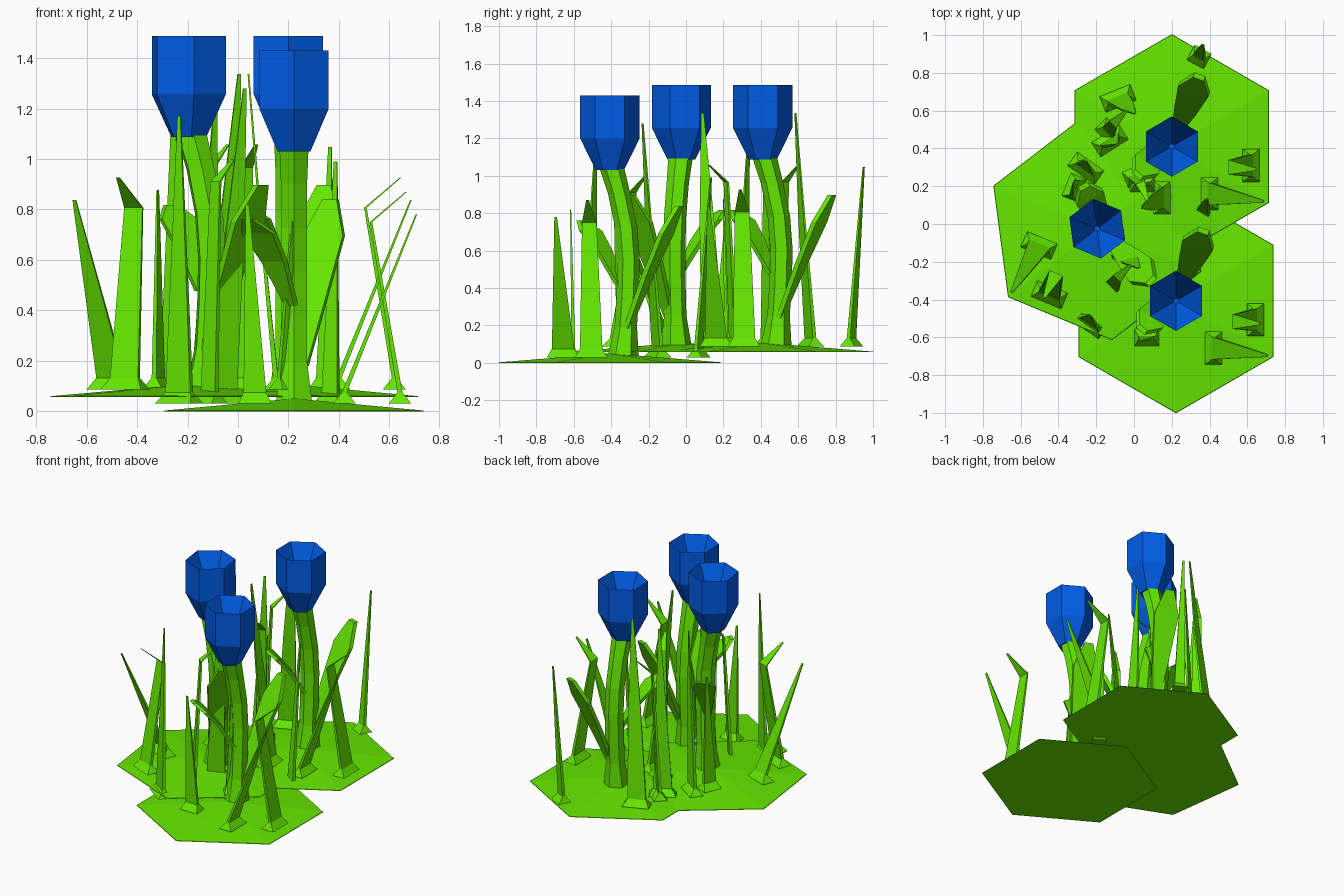
import bpy, bmesh, math
from mathutils import Vector, Matrix

if "Cube" in bpy.data.objects:
    bpy.data.objects.remove(bpy.data.objects["Cube"])


def material(name, rgb):
    m = bpy.data.materials.new(name)
    m.diffuse_color = (*rgb, 1)
    m.use_nodes = True
    m.node_tree.nodes["Principled BSDF"].inputs["Base Color"].default_value = m.diffuse_color
    return m


GREEN = material("grass green", (0.13, 0.80, 0.0))
BLUE = material("petal blue", (0.0, 0.112, 0.83))


def loft(name, rings, mat, place):
    """Join rings of points with quads, cap the ends and place the object."""
    bm = bmesh.new()
    loops = [[bm.verts.new(p) for p in ring] for ring in rings]
    n = len(loops[0])
    for a, b in zip(loops, loops[1:]):
        for i in range(n):
            j = (i + 1) % n
            bm.faces.new((a[i], a[j], b[j], b[i]))
    bm.faces.new(loops[0][::-1])
    bm.faces.new(loops[-1])
    bmesh.ops.recalc_face_normals(bm, faces=bm.faces)
    me = bpy.data.meshes.new(name)
    bm.to_mesh(me)
    bm.free()
    me.materials.append(mat)
    ob = bpy.data.objects.new(name, me)
    ob.matrix_world = place
    bpy.context.collection.objects.link(ob)


def hexagon(r, z, y=0):
    turns = [math.radians(90 + 60 * i) for i in range(6)]
    return [(r * math.cos(a), y + r * math.sin(a), z) for a in turns]


def strip(name, place, angle, stations):
    """Thin leaf through (centre, width, thickness) stations, width along angle."""
    d = Vector((math.cos(math.radians(angle)), math.sin(math.radians(angle)), 0))
    t = Vector((-d.y, d.x, 0))
    rings = [[Vector(c) + d * (sx * w / 2) + t * (sy * k / 2)
              for sx, sy in ((-1, -1), (1, -1), (1, 1), (-1, 1))]
             for c, w, k in stations]
    loft(name, rings, GREEN, place)


def blade(name, place, angle, width, base, tip, knee=None):
    """Grass blade with a flared foot, an optional knee and a pointed tip."""
    stations = [((*base, .03), width * 1.45, .09), ((*base, .075), width, .02)]
    if knee:
        stations.append((knee, width * .65, .01))
    stations.append((tip, .014, .006))
    strip(name, place, angle, stations)


def stem_leaf(name, place, angle, start, end, bow, width):
    """Leaf that springs from the stem and is broadest near its tip."""
    start, end = Vector(start), Vector(end)
    stations = []
    for t, w in ((0, .3), (.4, .72), (.76, 1), (1, .35)):
        c = start.lerp(end, t) + Vector((0, 0, bow * math.sin(math.pi * t)))
        stations.append((c, width * w, .028))
    strip(name, place, angle, stations)


def clump(x, y, z, turn):
    p = Matrix.Translation((x, y, z)) @ Matrix.Rotation(math.radians(turn), 4, 'Z')
    # low hexagonal mound
    loft("ground_mound", [hexagon(.595, 0), hexagon(.592, .003), hexagon(.01, .05)], GREEN, p)
    # bowed stem, flared at both ends
    stem = []
    for i in range(7):
        t = i / 6
        bow = .07 + .03 * math.sin(math.pi * t) if t < .5 else .10 * math.sin(math.pi * t)
        r = .085 if i == 0 else .068 if i == 6 else .06
        stem.append(hexagon(r, .02 + 1.06 * t, bow))
    loft("flower_stem", stem, GREEN, p)
    # petal cup: outside wall, then a funnel inside a sharp rim
    cup = ((.075, 1.03), (.159, 1.20), (.159, 1.43), (.016, 1.16))
    loft("flower_cup", [hexagon(r, h) for r, h in cup], BLUE, p)
    # grass blades
    blade("tall_inner_blade", p, 22, .12, (-.285, .255), (-.195, .175, 1.28), (-.235, .21, .7))
    blade("leaning_blade", p, 90, .12, (.20, -.25), (.485, -.29, .78))
    blade("bent_blade", p, 90, .12, (.42, -.10), (.445, -.12, .87), (.305, -.11, .75))
    blade("back_blade", p, -28, .07, (.145, .475), (.165, .54, .99))
    blade("front_blade", p, 0, .09, (-.155, -.195), (-.185, -.21, .82))
    blade("side_blade", p, -35, .12, (-.455, -.115), (-.455, -.075, 1.17))
    blade("hooked_blade", p, -45, .08, (-.335, .08), (-.24, .19, 1.0), (-.31, .12, .91))
    # leaves on the stem
    stem_leaf("broad_stem_leaf", p, -20, (.03, .09, .18), (.145, .37, .84), .02, .17)
    stem_leaf("small_stem_leaf", p, -40, (-.01, .05, .42), (-.18, -.15, .76), .04, .16)


# Front, back and left clumps
clump(.222, -.407, 0, 0)
clump(.20, .41, .057, 0)
clump(-.195, -.025, .057, -112.5)
